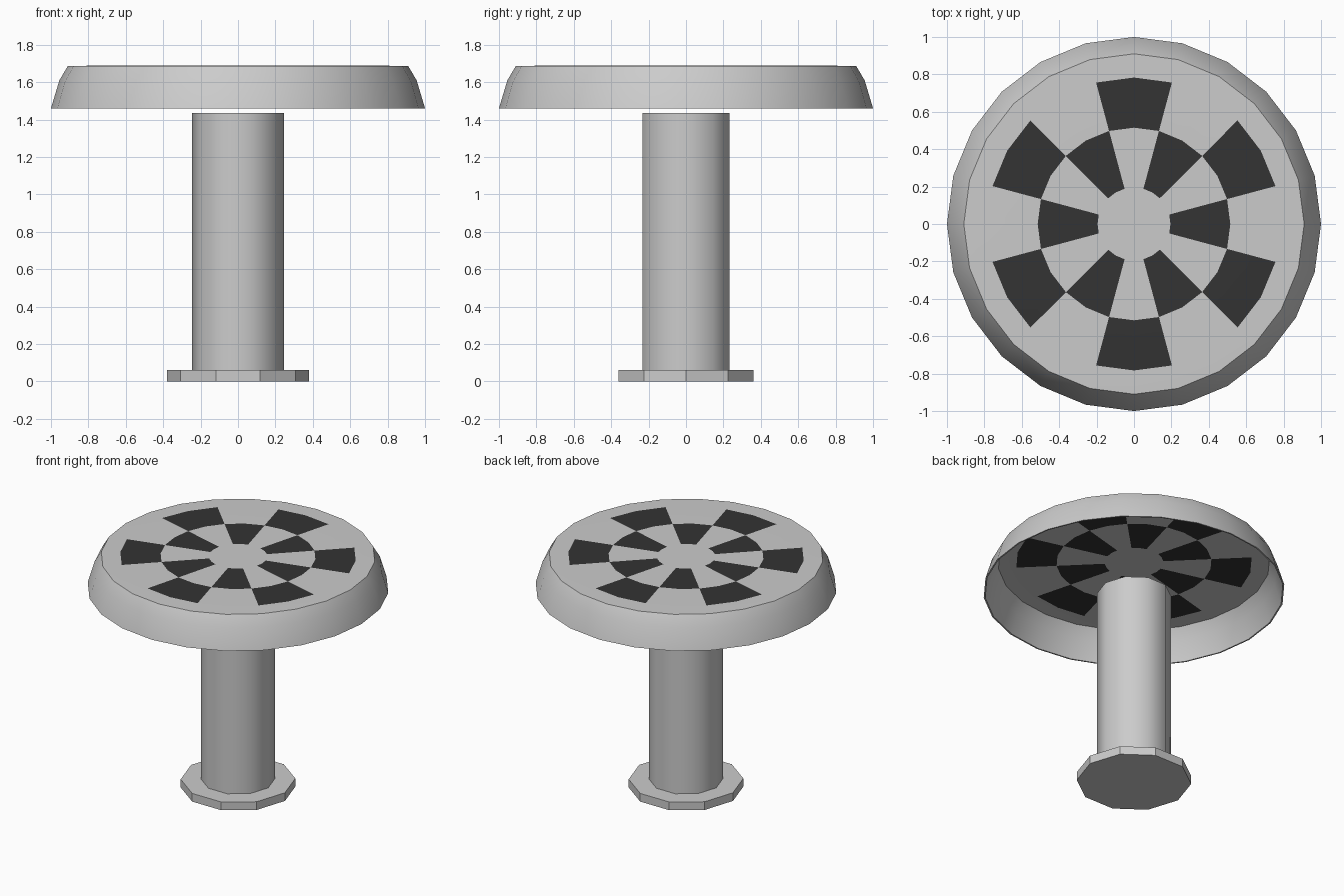
import bpy, bmesh, math

if "Cube" in bpy.data.objects:
    bpy.data.objects.remove(bpy.data.objects["Cube"])


def material(name, value):
    m = bpy.data.materials.new(name)
    m.diffuse_color = (value, value, value, 1)
    m.use_nodes = True
    m.node_tree.nodes["Principled BSDF"].inputs["Base Color"].default_value = m.diffuse_color
    return m


LIGHT = material("light grey", 0.6)
DARK = material("charcoal", 0.033)


def lathe(name, profile, sides, smooth=None, rule=None):
    """Revolve (radius, height) points about z; radius 0 becomes a pole."""
    bm = bmesh.new()
    rings = []
    for r, z in profile:
        n = 1 if r == 0 else sides
        rings.append([bm.verts.new((r * math.cos(2 * math.pi * i / sides),
                                    r * math.sin(2 * math.pi * i / sides), z))
                      for i in range(n)])
    for k in range(len(rings) - 1):
        a, b = rings[k], rings[k + 1]
        for i in range(sides):
            j = (i + 1) % sides
            if len(a) == 1:
                f = bm.faces.new((a[0], b[i], b[j]))
            elif len(b) == 1:
                f = bm.faces.new((a[i], b[0], a[j]))
            else:
                f = bm.faces.new((a[i], b[i], b[j], a[j]))
            if rule:
                f.material_index = rule(k, i)
    bmesh.ops.recalc_face_normals(bm, faces=bm.faces)
    mesh = bpy.data.meshes.new(name)
    bm.to_mesh(mesh)
    bm.free()
    mesh.materials.append(LIGHT)
    mesh.materials.append(DARK)
    obj = bpy.data.objects.new(name, mesh)
    bpy.context.collection.objects.link(obj)
    if smooth:
        bpy.ops.object.select_all(action='DESELECT')
        obj.select_set(True)
        bpy.context.view_layer.objects.active = obj
        bpy.ops.object.shade_smooth_by_angle(angle=math.radians(smooth))
    return obj


# Ten-sided foot and post
lathe("foot", [(0, 0.06), (0.38, 0.06), (0.38, 0), (0, 0)], 10)
lathe("post", [(0, 1.435), (0.245, 1.435), (0.245, 0.06), (0, 0.06)], 10, smooth=40)

# Hollow round cap: outer skin from the centre to the rim, then the inner skin back
outer = [(0, 1.688), (0.195, 1.688), (0.515, 1.688), (0.783, 1.688), (0.91, 1.686),
         (0.955, 1.61), (1.0, 1.46)]
t = 0.008
inner = [(0.99, 1.46)] + [(max(r - t, 0) if r > 0.8 else r, z - t)
                          for r, z in reversed(outer[:-1])]
profile = outer + inner


def checker(k, i):
    """Two rings of six dark wedges, alternating, on both skins."""
    band = min(k, len(profile) - 2 - k)
    sector = ((i + 1) // 2) % 2      # wedges are two segments wide
    return int((band == 1 and sector == 0) or (band == 2 and sector == 1))


lathe("cap", profile, 24, smooth=20, rule=checker)
